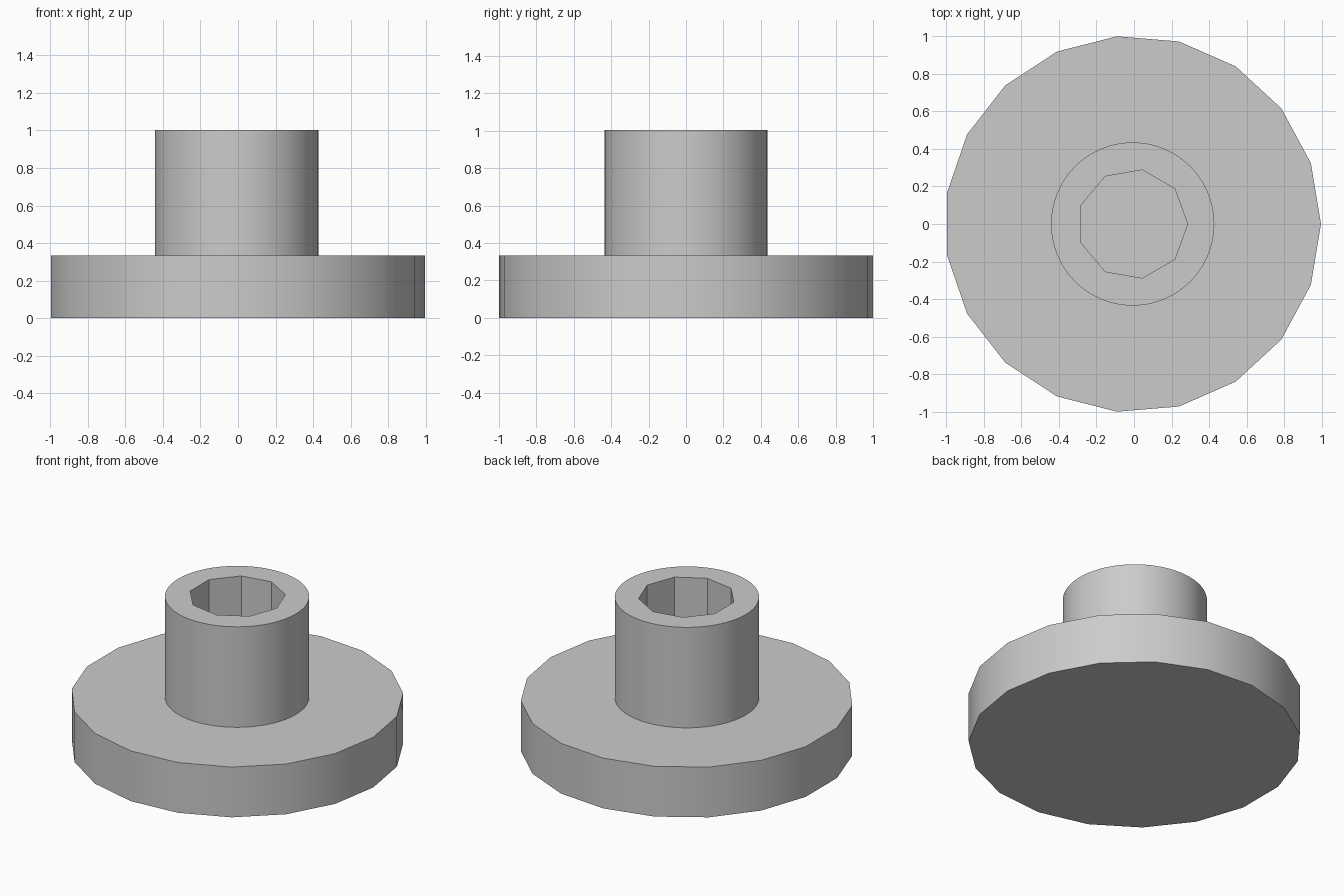
import bpy, bmesh, math

cube = bpy.data.objects.get("Cube")
if cube:
    bpy.data.objects.remove(cube)

UNIT = 0.1672      # model unit
CX = -0.007        # axis offset that centres the odd-sided base

grey = bpy.data.materials.new("plain grey")
grey.use_nodes = True
colour = (0.6, 0.6, 0.6, 1)
grey.diffuse_color = colour
grey.node_tree.nodes["Principled BSDF"].inputs["Base Color"].default_value = colour


def ring(bm, radius, sides, z):
    """Ring of vertices with one corner on +x."""
    return [bm.verts.new((CX + radius * math.cos(math.tau * i / sides),
                          radius * math.sin(math.tau * i / sides), z))
            for i in range(sides)]


def prism(name, radius, sides, z0, z1):
    bm = bmesh.new()
    low, high = ring(bm, radius, sides, z0), ring(bm, radius, sides, z1)
    bm.faces.new(low[::-1])
    bm.faces.new(high)
    for i in range(sides):
        j = (i + 1) % sides
        bm.faces.new((low[i], low[j], high[j], high[i]))
    mesh = bpy.data.meshes.new(name)
    bm.to_mesh(mesh)
    bm.free()
    mesh.materials.append(grey)
    obj = bpy.data.objects.new(name, mesh)
    bpy.context.collection.objects.link(obj)
    return obj


def smooth(obj):
    bpy.ops.object.select_all(action='DESELECT')
    obj.select_set(True)
    bpy.context.view_layer.objects.active = obj
    bpy.ops.object.shade_smooth_by_angle(angle=math.radians(30))


# Wide base disc
base = prism("base_disc", 6 * UNIT, 19, 0, 2 * UNIT)
smooth(base)

# Round stem with a nine-sided socket
stem = prism("stem", 2.6 * UNIT, 96, 2 * UNIT, 6 * UNIT)
cutter = prism("socket_cutter", 1.75 * UNIT, 9, 2 * UNIT - 0.1, 6 * UNIT + 0.1)
cutter.hide_render = True
cutter.hide_viewport = True
cut = stem.modifiers.new("socket", 'BOOLEAN')
cut.operation = 'DIFFERENCE'
cut.solver = 'EXACT'
cut.object = cutter
bpy.context.view_layer.objects.active = stem
stem.select_set(True)
bpy.ops.object.modifier_apply(modifier=cut.name)
bpy.data.objects.remove(cutter)
smooth(stem)
